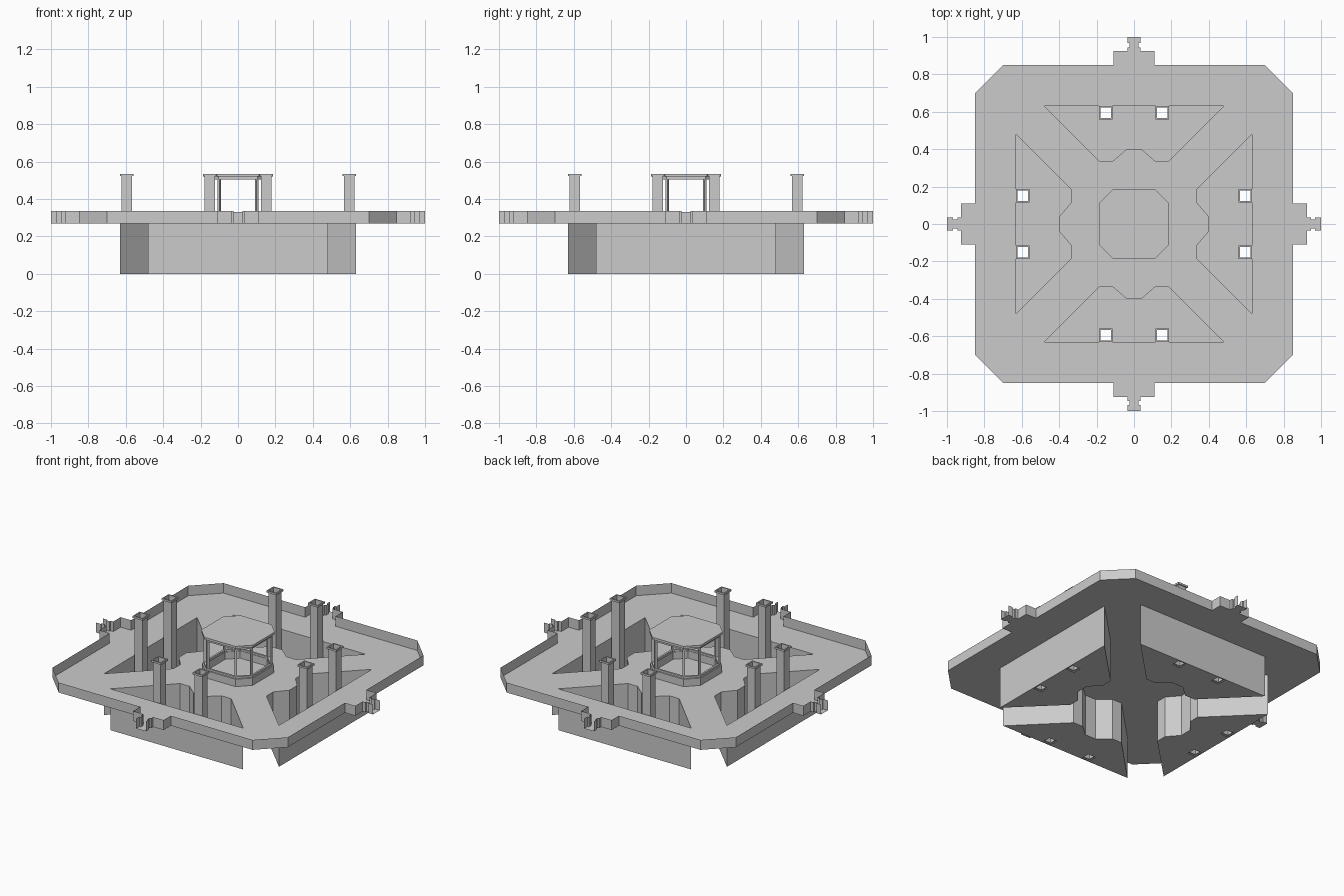
import bpy, bmesh
from math import cos, sin, pi, atan2, hypot
from mathutils import Matrix, Vector

if "Cube" in bpy.data.objects:
    bpy.data.objects.remove(bpy.data.objects["Cube"])


def finish(bm, name):
    bmesh.ops.remove_doubles(bm, verts=bm.verts, dist=1e-5)
    bmesh.ops.recalc_face_normals(bm, faces=bm.faces)
    me = bpy.data.meshes.new(name)
    bm.to_mesh(me)
    bm.free()
    ob = bpy.data.objects.new(name, me)
    bpy.context.collection.objects.link(ob)
    return ob


def turn(points, k):
    """Rotate 2D points by k quarter turns."""
    for _ in range(k):
        points = [(-y, x) for x, y in points]
    return points


def mirrored(half):
    return half + [(-x, y) for x, y in reversed(half)]


def octagon(half, flat):
    side = [(flat, half), (-flat, half)]
    return [p for k in range(4) for p in turn(side, k)]


def square(r, cx=0, cy=0):
    return [(cx - r, cy - r), (cx + r, cy - r), (cx + r, cy + r), (cx - r, cy + r)]


def walls(bm, pts, z0, z1, skip=lambda a, b: False):
    """Thin upright walls along a closed outline."""
    for a, b in zip(pts, pts[1:] + pts[:1]):
        if not skip(a, b):
            bm.faces.new([bm.verts.new(c) for c in
                          ((*a, z0), (*b, z0), (*b, z1), (*a, z1))])


def sheet(bm, loops, z):
    """Flat sheet, the first loop being the border and the rest holes."""
    edges = []
    for pts in loops:
        vs = [bm.verts.new((x, y, z)) for x, y in pts]
        edges += [bm.edges.new((vs[i - 1], vs[i])) for i in range(len(vs))]
    res = bmesh.ops.triangle_fill(bm, use_beauty=True, use_dissolve=False,
                                  edges=edges, normal=(0, 0, 1))
    faces = [g for g in res["geom"] if isinstance(g, bmesh.types.BMFace)]
    inner = list({e for f in faces for e in f.edges if len(e.link_faces) == 2})
    return inner


def loft(bm, rings, closed=False, cap=False):
    """Skin between rings given as (outline, z)."""
    vs = [[bm.verts.new((x, y, z)) for x, y in pts] for pts, z in rings]
    for i in range(len(vs) if closed else len(vs) - 1):
        a, b = vs[i], vs[(i + 1) % len(vs)]
        for j in range(len(a)):
            k = (j + 1) % len(a)
            bm.faces.new((a[j], a[k], b[k], b[j]))
    if cap:
        bm.faces.new(vs[0])
        bm.faces.new(vs[-1])


FLOOR, RIM, TOP = 0.27, 0.335, 0.535
pit = mirrored([(0.04, 0.40), (0.115, 0.335), (0.185, 0.335), (0.48, 0.632)])

# Tray: floor with four openings and a thin rim, open at the tab ends
side = mirrored([(0.70, 0.85), (0.11, 0.85), (0.11, 0.925), (0.035, 0.925),
                 (0.035, 0.945), (0.025, 0.945), (0.025, 0.967),
                 (0.035, 0.967), (0.035, 1.0)])
outline = [p for k in range(4) for p in turn(side, k)]
bm = bmesh.new()
sheet(bm, [outline] + [turn(pit, k) for k in range(4)], FLOOR)
walls(bm, outline, FLOOR, RIM,
      lambda a, b: min(max(map(abs, a)), max(map(abs, b))) > 0.99
      and hypot(a[0] - b[0], a[1] - b[1]) > 0.05)
finish(bm, "tray")

# Sunken pits, each with a floor pierced by two hollow columns
for k in range(4):
    bm = bmesh.new()
    spots = [(-0.15, 0.595), (0.15, 0.595)]
    sheet(bm, [turn(pit, k)] + [turn(square(0.028, *s), k) for s in spots], 0)
    walls(bm, turn(pit, k), 0, FLOOR)
    finish(bm, f"pit_{k + 1}")
    for n, s in enumerate(spots):
        bm = bmesh.new()
        profile = [(0.036, 0), (0.036, 0.012), (0.028, 0.012), (0.028, TOP - 0.012),
                   (0.036, TOP - 0.012), (0.036, TOP), (0.028, TOP), (0.028, TOP - 0.012)]
        loft(bm, [(turn(square(r, *s), k), z) for r, z in profile])
        finish(bm, f"column_{k + 1}_{n + 1}")

# Kiosk: curb, top beam and roof
for name, z0, z1, outer, inner in (("kiosk_curb", FLOOR, 0.318, 0.183, 0.160),
                                   ("kiosk_sill", 0.318, 0.33, 0.175, 0.163),
                                   ("kiosk_beam", 0.505, 0.52, 0.175, 0.160)):
    bm = bmesh.new()
    o, i = octagon(outer, outer * 0.6), octagon(inner, inner * 0.6)
    loft(bm, [(o, z0), (o, z1), (i, z1), (i, z0)], closed=True)
    finish(bm, name)
bm = bmesh.new()
roof = octagon(0.187, 0.112)
loft(bm, [(roof, 0.52), (roof, TOP)], cap=True)
finish(bm, "kiosk_roof")

# Kiosk corner posts
bm = bmesh.new()
for x, y in octagon(0.168, 0.101):
    m = (Matrix.Translation((x, y, (0.33 + 0.505) / 2))
         @ Matrix.Rotation(atan2(y, x), 4, 'Z')
         @ Matrix.Diagonal((0.014, 0.014, 0.175, 1)))
    bmesh.ops.create_cube(bm, size=1, matrix=m)
finish(bm, "kiosk_posts")
